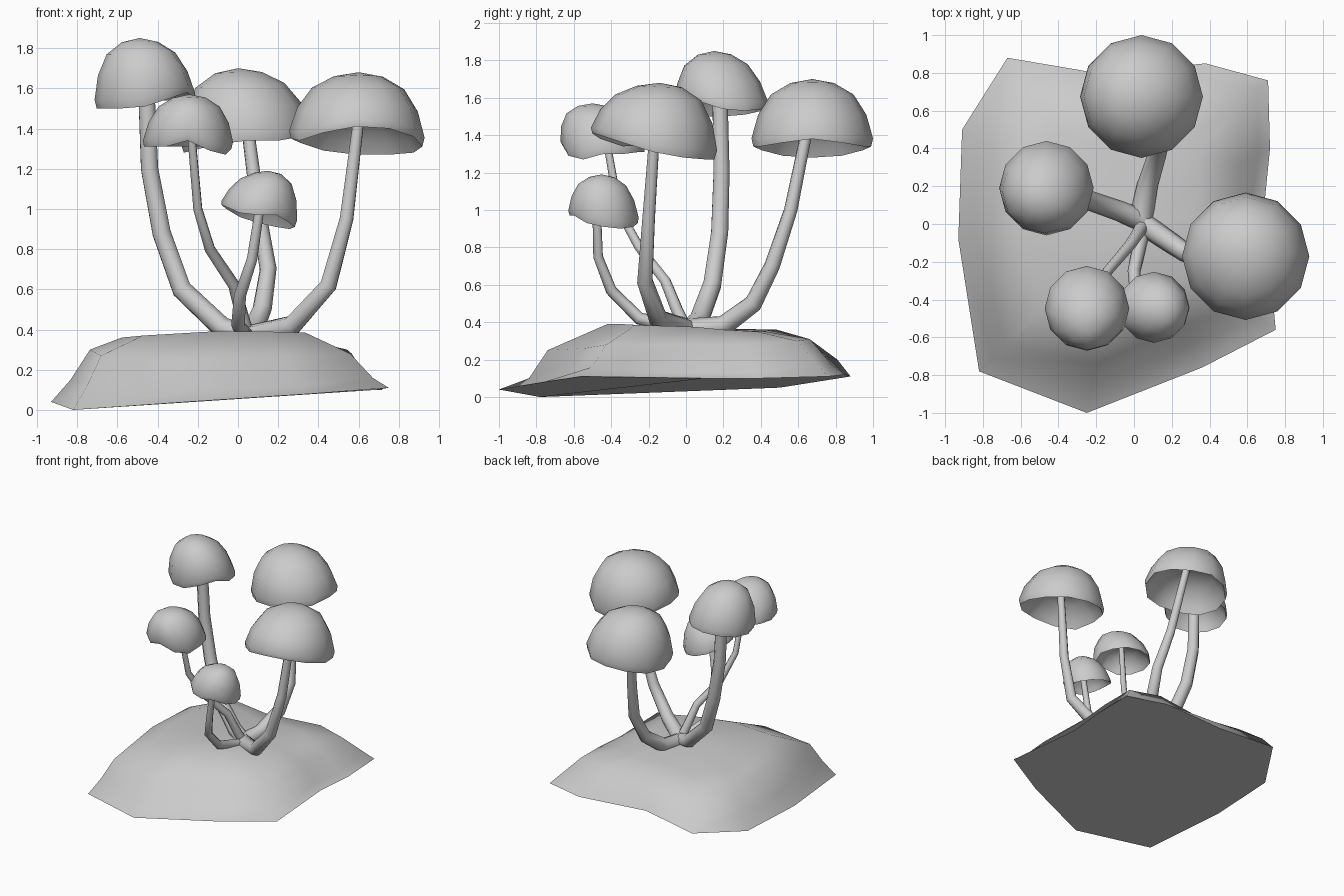
import bpy, bmesh
from math import sin, cos, pi, radians

if "Cube" in bpy.data.objects:
    bpy.data.objects.remove(bpy.data.objects["Cube"])


def mesh_object(name, bm, angle):
    bmesh.ops.recalc_face_normals(bm, faces=bm.faces)
    me = bpy.data.meshes.new(name)
    bm.to_mesh(me)
    bm.free()
    ob = bpy.data.objects.new(name, me)
    bpy.context.collection.objects.link(ob)
    smooth(ob, angle)
    return ob


def smooth(ob, angle):
    bpy.ops.object.select_all(action='DESELECT')
    ob.select_set(True)
    bpy.context.view_layer.objects.active = ob
    bpy.ops.object.shade_smooth_by_angle(angle=radians(angle))


def bridge(bm, a, b):
    n = len(a)
    for i in range(n):
        bm.faces.new((a[i], a[(i + 1) % n], b[(i + 1) % n], b[i]))


def fan(bm, ring, co):
    tip = bm.verts.new(co)
    n = len(ring)
    for i in range(n):
        bm.faces.new((ring[i], ring[(i + 1) % n], tip))


# cap wall: radius fraction, height fraction between rim and apex
OUTER = [(.36, .94), (.68, .77), (.89, .47), (1, .12), (.97, 0)]
INNER = [(.87, .14), (.6, .4)]


def cap(name, centre, lean, r, apex, rim):
    """Hollow leaning dome with a wavy rim; rim heights run counter-clockwise from +x."""
    bm = bmesh.new()
    n = len(rim)
    cx, cy = centre
    lx, ly = lean
    rings = []
    for fr, fh in OUTER + INNER:
        rings.append([bm.verts.new((cx + lx * fh + r * fr * cos(2 * pi * i / n),
                                    cy + ly * fh + r * fr * sin(2 * pi * i / n),
                                    z + (apex - z) * fh))
                      for i, z in enumerate(rim)])
    for a, b in zip(rings, rings[1:]):
        bridge(bm, a, b)
    mean = sum(rim) / n
    fan(bm, rings[0], (cx + lx, cy + ly, apex))
    fan(bm, rings[-1], (cx + lx / 2, cy + ly / 2, mean + (apex - mean) * .55))
    mesh_object(name, bm, 70)


def stem(name, r0, r1, pts):
    """Tapered eight-sided tube through the points."""
    cu = bpy.data.curves.new(name, 'CURVE')
    cu.dimensions = '3D'
    cu.bevel_depth = 1
    cu.bevel_resolution = 2
    cu.use_fill_caps = True
    sp = cu.splines.new('POLY')
    sp.points.add(len(pts) - 1)
    for i, p in enumerate(pts):
        sp.points[i].co = (*p, 1)
        sp.points[i].radius = r0 + (r1 - r0) * i / (len(pts) - 1)
    ob = bpy.data.objects.new(name, cu)
    bpy.context.collection.objects.link(ob)
    bpy.ops.object.select_all(action='DESELECT')
    ob.select_set(True)
    bpy.context.view_layer.objects.active = ob
    bpy.ops.object.convert(target='MESH')
    smooth(bpy.context.view_layer.objects.active, 60)


# rock: bottom outline, then uneven rings (inset scale, height) stepping inward and up
outline = [(-.93, -.08, .04), (-.82, -.78, 0), (-.25, -1, .04), (.36, -.76, .08),
           (.75, -.56, .11), (.69, .1, .1), (.72, .4, .1), (.71, .76, .11),
           (.38, .85, .12), (-.2, .8, .14), (-.67, .88, .11), (-.91, .5, .05)]
skirt = ([.89, .91, .84, .84, .9, .9, .92, .93, .92, .93, .92, .9],
         [.15, .12, .1, .12, .16, .13, .13, .17, .17, .22, .2, .15])
shoulder = ([.78, .82, .74, .72, .76, .8, .8, .78, .78, .75, .75, .77],
            [.3, .27, .25, .26, .28, .28, .28, .3, .31, .31, .31, .3])
top = ([.6, .55, .42, .45, .48, .48, .5, .5, .5, .5, .55, .6],
       [.36, .37, .39, .39, .385, .375, .36, .35, .35, .35, .36, .36])
bm = bmesh.new()
rings = [[bm.verts.new(p) for p in outline]]
bm.faces.new(rings[0])
for scales, heights in (skirt, shoulder, top):
    rings.append([bm.verts.new((-.05 + (x + .05) * s, y * s, h))
                  for (x, y, z), s, h in zip(outline, scales, heights)])
for a, b in zip(rings, rings[1:]):
    bridge(bm, a, b)
fan(bm, rings[-1], (0, 0, .37))
mesh_object("rock", bm, 60)

# mushroom caps
cap("left_cap", (-.46, .195), (-.03, -.045), .25, 1.85,
    [1.54, 1.53, 1.54, 1.54, 1.53, 1.51, 1.5, 1.5, 1.5, 1.51, 1.55, 1.58])
cap("back_cap", (.045, .675), (-.045, 0), .325, 1.70,
    [1.38, 1.36, 1.34, 1.34, 1.32, 1.29, 1.28, 1.29, 1.32, 1.34, 1.34, 1.36])
cap("right_cap", (.59, -.175), (.01, .035), .337, 1.68,
    [1.31, 1.28, 1.27, 1.27, 1.29, 1.33, 1.35, 1.34, 1.38, 1.41, 1.40, 1.36])
cap("front_left_cap", (-.25, -.44), (.01, -.06), .224, 1.57,
    [1.3, 1.3, 1.31, 1.31, 1.31, 1.31, 1.31, 1.31, 1.31, 1.34, 1.29, 1.27])
cap("small_front_cap", (.1, -.44), (.05, -.01), .188, 1.19,
    [.91, .9, .91, .93, .96, 1, 1.02, 1.01, .98, .97, .97, .93])

# curved stems meeting at the middle of the rock
stem("left_stem", .058, .043, [(.04, .02, .36), (-.08, .07, .41), (-.28, .14, .6),
     (-.38, .18, .88), (-.44, .19, 1.2), (-.46, .18, 1.7)])
stem("back_stem", .062, .03, [(.04, .04, .36), (.07, .2, .38), (.12, .36, .5),
     (.15, .46, .7), (.1, .56, 1), (.03, .67, 1.54)])
stem("right_stem", .06, .028, [(.05, 0, .36), (.27, -.15, .42), (.45, -.22, .62),
     (.54, -.2, .95), (.61, -.16, 1.52)])
stem("front_left_stem", .036, .02, [(.05, 0, .36), (.02, -.05, .47), (-.02, -.11, .62),
     (-.14, -.25, .8), (-.2, -.36, 1), (-.24, -.44, 1.46)])
stem("small_front_stem", .038, .022, [(.05, -.02, .36), (0, -.25, .42), (.01, -.4, .57),
     (.07, -.47, .75), (.12, -.48, 1.08)])
